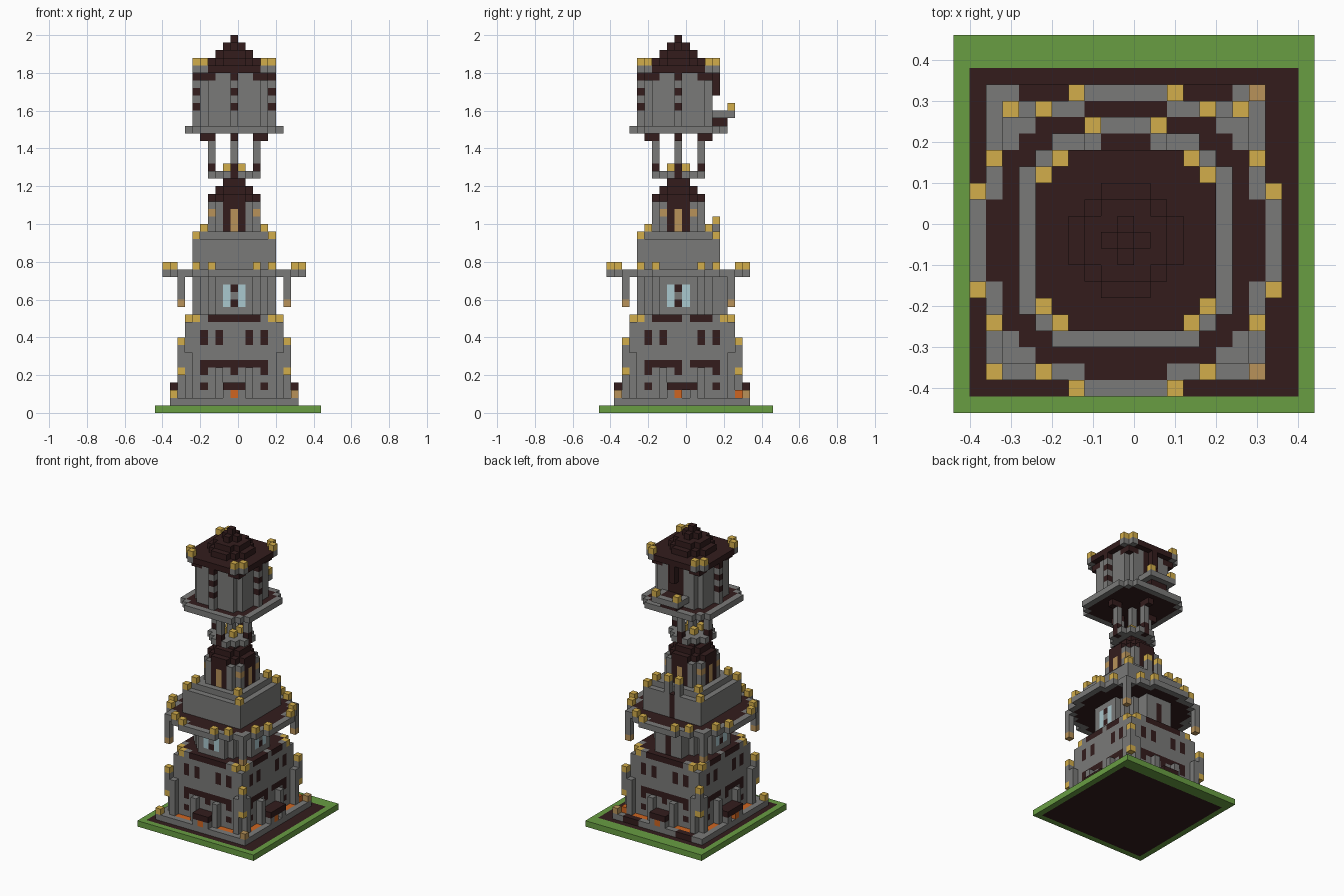
import bpy

if "Cube" in bpy.data.objects:
    bpy.data.objects.remove(bpy.data.objects["Cube"], do_unlink=True)

U = 0.04                       # block size
CX, CY = -0.02, -0.04          # tower axis
COLOURS = {
    "stone": (0.195, 0.195, 0.19), "dark_wood": (0.033, 0.012, 0.012),
    "grass": (0.14, 0.34, 0.055), "lamp_gold": (0.65, 0.42, 0.07),
    "amber": (0.48, 0.29, 0.10), "ember": (0.62, 0.13, 0.015),
    "pale_glass": (0.40, 0.58, 0.62),
}
NAMES = list(COLOURS)
mats = []
for name, rgb in COLOURS.items():
    m = bpy.data.materials.new(name)
    m.use_nodes = True
    m.diffuse_color = (*rgb, 1)
    m.node_tree.nodes["Principled BSDF"].inputs["Base Color"].default_value = (*rgb, 1)
    mats.append(m)

cells = {}                     # block position -> (part, colour)


def box(part, colour, i, j, k):
    """Fill an inclusive range of blocks; a plain number means one block."""
    i, j, k = [(v, v) if isinstance(v, int) else v for v in (i, j, k)]
    for x in range(i[0], i[1] + 1):
        for y in range(j[0], j[1] + 1):
            for z in range(k[0], k[1] + 1):
                cells[x, y, z] = (part, colour)


def octagon(part, colour, r, m, k, rim=None):
    """Chamfered square slab of half width r; rim recolours the edge."""
    def inside(x, y):
        return max(abs(x), abs(y)) <= r and abs(x) + abs(y) <= m
    for x in range(-r, r + 1):
        for y in range(-r, r + 1):
            if inside(x, y):
                edge = not all(inside(x + a, y + b) for a, b in ((1, 0), (-1, 0), (0, 1), (0, -1)))
                box(part, rim if rim and edge else colour, x, y, k)


def corners(a, b, shift=0):
    return [(x, y) for x in (-a, a) for y in (-b, b + shift)]


def around(part, colour, out, along, k, shift=0):
    """Same blocks on all four sides, at distance out from the axis."""
    for t in {along, -along}:
        box(part, colour, t, -out, k)
        box(part, colour, t, out + shift, k)
        for x in (-out, out):
            box(part, colour, x, t + (shift if t > 0 else 0), k)


def lamps(part, spots, k, colour="lamp_gold"):
    for x, y in spots:
        box(part, colour, x, y, k)


# Ground
box("ground", "grass", (-10, 11), (-10, 12), 0)
box("floor", "dark_wood", (-9, 10), (-9, 10), 0)

# Plinth with an ember moat
box("plinth", "stone", (-8, 8), (-8, 9), 1)
box("moat", "ember", (-7, 7), (-7, 8), 1)
for x in (-6, 4):
    box("back_step", "dark_wood", (x, x + 2), 9, 1)
lamps("plinth", corners(7, 7, 1), 1, "stone")
lamps("plinth_lamps", [(-8, -8)], 2)
lamps("plinth_lamps", [(8, -8), (8, 9)], 2, "amber")
box("corner_fire", "ember", 7, 8, 2)

# Lower keep
box("lower_keep", "stone", (-6, 6), (-6, 7), (2, 12))
box("keep_floor", "dark_wood", (-5, 5), (-5, 6), 12)
for x, y in corners(6, 6, 1):
    del cells[x, y, 12]
for t, top in ((2, 5), (6, 7)):
    around("buttress", "stone", 7, t, (1, top), 1)
for t in range(0, 5):
    around("dark_band", "dark_wood", 6, t, 6, 1)
for t in (0, 4):
    around("dark_slit", "dark_wood", 6, t, 5, 1)
    around("dark_slit", "dark_wood", 6, t, 3, 1)
for t in (2, 4):
    around("keep_windows", "dark_wood", 6, t, (9, 10), 1)
for t in range(0, 4):
    around("upper_band", "dark_wood", 6, t, 12, 1)
for x, y in corners(7, 7, 1):
    box("corner_column", "stone", x, y, (6, 8))
    lamps("corner_lamps", [(x, y)], 5)
    lamps("corner_lamps", [(x, y)], 9)
lamps("keep_lamps", corners(5, 6, 1) + corners(6, 5, 1), 12)

# Hearths in the middle of each side
for out in (7, 8):
    for t in (0, 1):
        around("hearth_roof", "dark_wood", out, t, 3, 1)
    around("hearth_post", "stone", out, 1, 2, 1)
    around("hearth_fire", "ember", out, 0, 2, 1)
    for x in (-out, out):
        box("hearth_roof", "dark_wood", x, (0, 1), 3)

# Middle storey with tall windows
octagon("middle_storey", "stone", 5, 7, (13, 17))
around("middle_windows", "pale_glass", 5, 1, (14, 16))
around("middle_window_bars", "dark_wood", 5, 0, 14)
around("middle_window_bars", "dark_wood", 5, 0, 16)
box("back_porch", "stone", (-2, 2), 6, (13, 17))
box("back_porch_door", "dark_wood", 0, 6, (13, 16))

# Balcony with hanging posts
octagon("balcony", "dark_wood", 8, 13, 18, "stone")
for x, y in corners(7, 7):
    box("hanging_post", "stone", x, y, (15, 18))
    box("hanging_lamp", "amber", x, y, 14)
for t in range(0, 4):
    around("balcony_bay", "stone", 9, t, 18)
for t in range(0, 3):
    around("balcony_floor", "dark_wood", 8, t, 18)
around("balcony_lamps", "lamp_gold", 9, 3, 19)
around("balcony_lamps", "lamp_gold", 8, 5, 19)

# Upper block
box("upper_block", "stone", (-5, 5), (-5, 5), (19, 22))
box("upper_block", "stone", (-4, 4), (-4, 4), 23)
lamps("block_lamps", corners(5, 5), 23)
lamps("block_lamps", corners(4, 4), 24)
box("block_door", "dark_wood", 0, 5, (19, 22))
for x in (-1, 1):
    box("door_pillar", "stone", x, 5, (23, 24))
    box("door_lamp", "lamp_gold", x, 5, 25)

# Lantern room with a stepped roof
octagon("lantern_room", "stone", 3, 5, (24, 27))
for t in (0, 1):
    around("lantern_panel", "dark_wood", 3, t, (24, 27))
around("lantern_windows", "amber", 3, 0, (24, 26))
lamps("lantern_side_lights", corners(3, 2), 26, "amber")
octagon("lantern_roof", "dark_wood", 3, 4, 28)
octagon("lantern_roof", "dark_wood", 2, 3, 29)
octagon("lantern_roof", "dark_wood", 1, 2, 30)

# Open colonnade
octagon("colonnade_floor", "stone", 3, 4, 31)
around("colonnade_ends", "dark_wood", 3, 0, (31, 32))
lamps("colonnade_lamps", corners(1, 1), 32)
around("column", "stone", 3, 0, (33, 35))
box("central_column", "stone", 0, 0, (32, 36))
around("bracket", "dark_wood", 3, 0, 36)
around("bracket", "dark_wood", 4, 0, 36)

# Wide ledge and head of the tower
octagon("ledge", "dark_wood", 6, 10, 37, "stone")
octagon("head", "stone", 4, 7, (38, 44))
around("head_rib", "stone", 5, 0, (38, 44))
for z in (40, 42, 44):
    around("head_windows", "dark_wood", 5, 0, z)
for t in (3, 4):
    around("head_eaves", "dark_wood", 4, t, 44)

# Back door and small balcony of the head
for z in range(39, 42):
    del cells[0, 5, z]
box("head_door", "dark_wood", (-1, 1), 4, (40, 44))
box("head_door_hood", "dark_wood", 0, 5, (42, 44))
box("back_bracket", "dark_wood", (-1, 1), (5, 6), 38)
box("back_balcony", "stone", (-2, 2), (5, 7), 39)
box("back_balcony_floor", "dark_wood", (-1, 1), (5, 6), 39)
lamps("back_balcony_lamps", [(-2, 7), (2, 7)], 40)

# Stepped roof and finial
octagon("head_roof", "dark_wood", 5, 9, 45)
for spots in (corners(5, 4), corners(4, 5)):
    lamps("roof_corners", spots, 45, "stone")
    lamps("roof_lamps", spots, 46)
octagon("roof_steps", "dark_wood", 3, 4, 46)
octagon("roof_steps", "dark_wood", 2, 3, 47)
octagon("roof_steps", "dark_wood", 1, 1, 48)
box("finial", "dark_wood", 0, 0, 49)

# Turn each part into a mesh of its exposed block faces
parts = {}
for pos, (part, colour) in cells.items():
    parts.setdefault(part, []).append((pos, colour))

for part, blocks in parts.items():
    index, faces, slots = {}, [], []
    for pos, colour in blocks:
        for axis in range(3):
            for side in (0, 1):
                step = [0, 0, 0]
                step[axis] = 2 * side - 1
                if tuple(p + s for p, s in zip(pos, step)) in cells:
                    continue
                u, v = (axis + 1) % 3, (axis + 2) % 3
                quad = []
                for a, b in ((0, 0), (1, 0), (1, 1), (0, 1)):
                    c = list(pos)
                    c[axis] += side
                    c[u] += a
                    c[v] += b
                    quad.append(index.setdefault(tuple(c), len(index)))
                faces.append(quad if side else quad[::-1])
                slots.append(colour)
    if not faces:
        continue
    verts = [(CX + (x - 0.5) * U, CY + (y - 0.5) * U, z * U) for x, y, z in index]
    mesh = bpy.data.meshes.new(part)
    mesh.from_pydata(verts, [], faces)
    used = sorted(set(slots), key=NAMES.index)
    for colour in used:
        mesh.materials.append(mats[NAMES.index(colour)])
    for poly, colour in zip(mesh.polygons, slots):
        poly.material_index = used.index(colour)
    bpy.context.collection.objects.link(bpy.data.objects.new(part, mesh))
